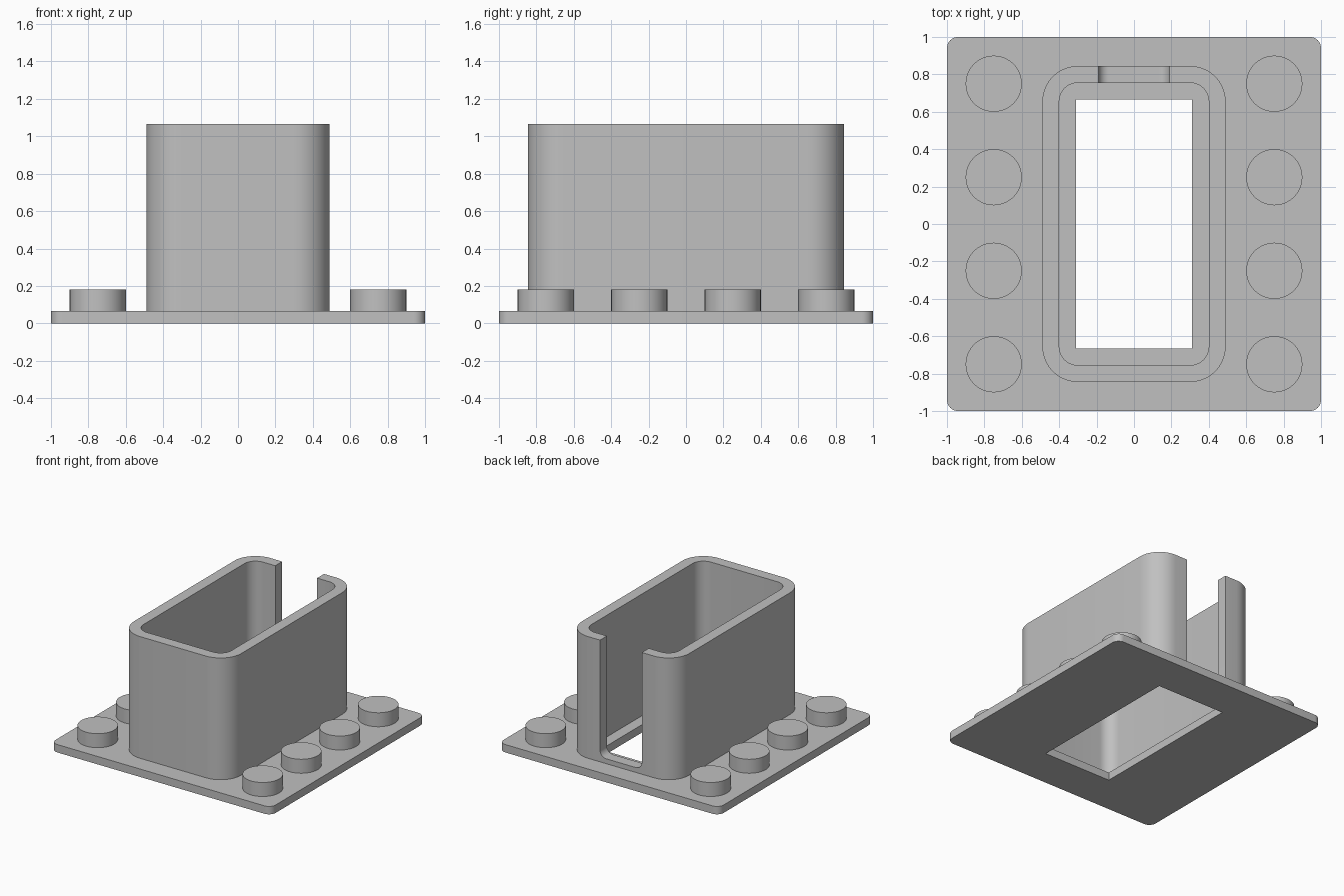
import bpy
import bmesh
import math

cube = bpy.data.objects.get("Cube")
if cube:
    bpy.data.objects.remove(cube, do_unlink=True)

PLATE_TOP = 0.065
WALL_TOP = 1.065

grey = bpy.data.materials.new("plain_grey")
grey.use_nodes = True
grey.diffuse_color = (0.53, 0.53, 0.53, 1)
grey.node_tree.nodes["Principled BSDF"].inputs["Base Color"].default_value = grey.diffuse_color


def rounded_rect(half_w, half_h, radius, steps=10):
    """Counter-clockwise outline with arc corners, or sharp ones if radius is 0."""
    points = []
    for corner, (sx, sy) in enumerate([(1, 1), (-1, 1), (-1, -1), (1, -1)]):
        for i in range(steps + 1 if radius else 1):
            a = math.pi / 2 * (corner + i / steps)
            points.append((sx * (half_w - radius) + radius * math.cos(a),
                           sy * (half_h - radius) + radius * math.sin(a)))
    return points


def prism(name, outline, low, high, place=lambda u, v, w: (u, v, w)):
    """Extrude an outline from low to high; place maps it into space."""
    bm = bmesh.new()
    base = bm.faces.new([bm.verts.new(place(u, v, low)) for u, v in outline])
    new = bmesh.ops.extrude_face_region(bm, geom=[base], use_keep_orig=True)["geom"]
    shift = [b - a for a, b in zip(place(0, 0, low), place(0, 0, high))]
    bmesh.ops.translate(bm, vec=shift, verts=[g for g in new if isinstance(g, bmesh.types.BMVert)])
    bmesh.ops.recalc_face_normals(bm, faces=bm.faces)
    mesh = bpy.data.meshes.new(name)
    bm.to_mesh(mesh)
    bm.free()
    mesh.materials.append(grey)
    obj = bpy.data.objects.new(name, mesh)
    bpy.context.collection.objects.link(obj)
    return obj


def activate(obj):
    bpy.ops.object.select_all(action="DESELECT")
    obj.select_set(True)
    bpy.context.view_layer.objects.active = obj


def cut(obj, cutter):
    cutter.hide_render = True
    mod = obj.modifiers.new("cut", "BOOLEAN")
    mod.operation = "DIFFERENCE"
    mod.solver = "EXACT"
    mod.object = cutter
    activate(obj)
    bpy.ops.object.modifier_apply(modifier=mod.name)
    bpy.data.objects.remove(cutter, do_unlink=True)


def smooth(obj):
    activate(obj)
    bpy.ops.object.shade_smooth_by_angle(angle=math.radians(30))


# Base plate with a rectangular opening
plate = prism("base_plate", rounded_rect(1, 1, 0.06), 0, PLATE_TOP)
cut(plate, prism("opening_cutter", rounded_rect(0.31, 0.665, 0), -0.1, 0.2))
smooth(plate)

# Open sleeve with a round-bottomed slot in its back wall
sleeve = prism("sleeve", rounded_rect(0.49, 0.845, 0.19), PLATE_TOP, WALL_TOP)
cut(sleeve, prism("bore_cutter", rounded_rect(0.4, 0.755, 0.1), 0, 1.2))
SLOT_BOTTOM = 0.105
cut(sleeve, prism("slot_cutter", rounded_rect(0.19, 0.6, 0.055), 0.6, 1,
                  lambda u, v, w: (u, w, v + SLOT_BOTTOM + 0.6)))
# Trim the slot through the rim
cut(sleeve, prism("rim_cutter", rounded_rect(0.19, 0.2, 0), 0.5, 1.3,
                  lambda u, v, w: (u, v + 0.8, w)))
smooth(sleeve)

# Round studs down both sides
for side, x in (("right", -0.75), ("left", 0.75)):
    for row in range(4):
        y = -0.75 + 0.5 * row
        bpy.ops.mesh.primitive_cylinder_add(vertices=64, radius=0.15, depth=0.18 - PLATE_TOP,
                                            location=(x, y, (0.18 + PLATE_TOP) / 2))
        stud = bpy.context.object
        stud.name = f"{side}_stud_{row + 1}"
        stud.data.materials.append(grey)
        smooth(stud)
